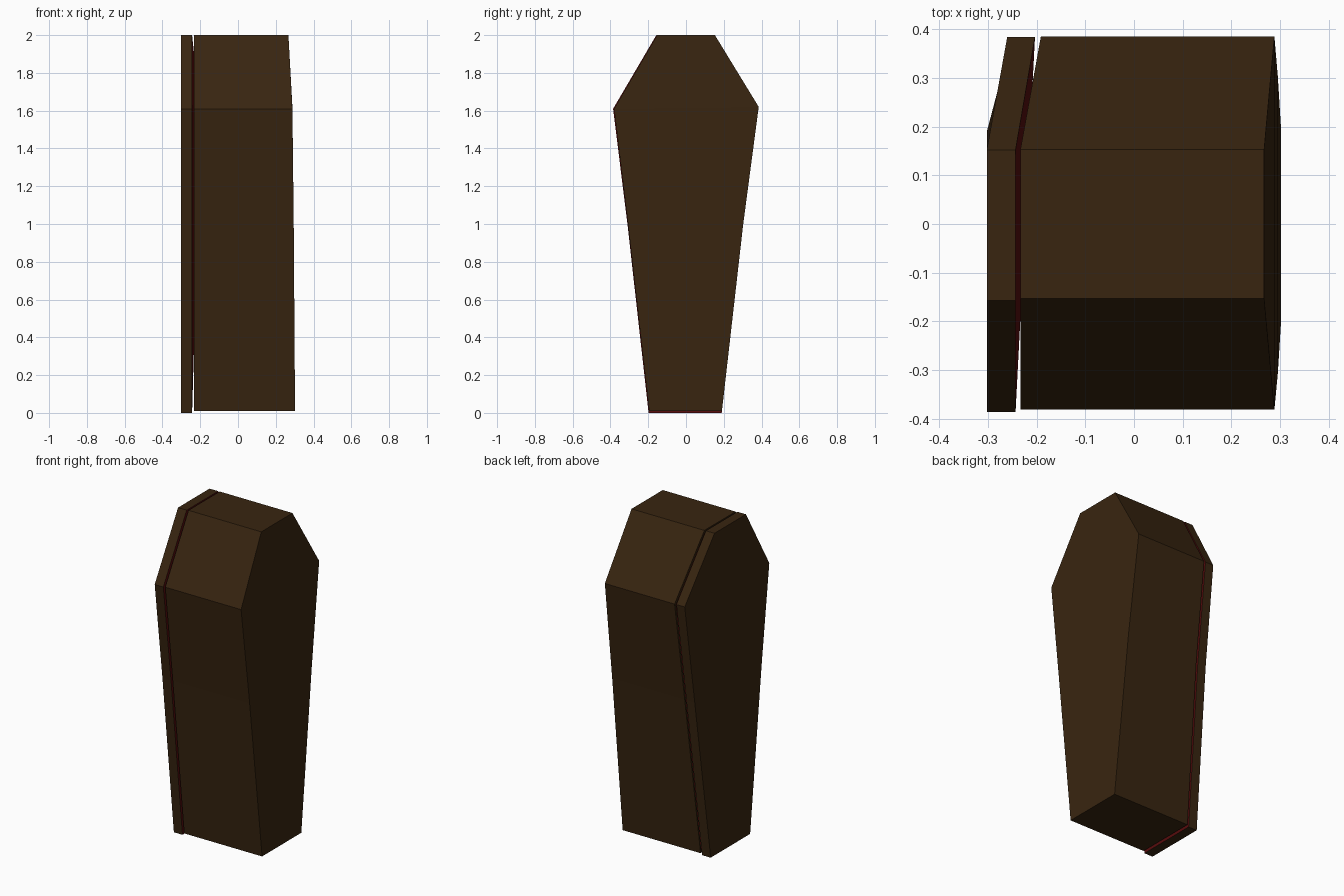
import bpy, bmesh

if "Cube" in bpy.data.objects:
    bpy.data.objects.remove(bpy.data.objects["Cube"])

def material(name, rgb):
    m = bpy.data.materials.new(name)
    m.diffuse_color = (*rgb, 1)
    m.use_nodes = True
    m.node_tree.nodes["Principled BSDF"].inputs["Base Color"].default_value = m.diffuse_color
    return m

WOOD = material("dark brown wood", (0.040, 0.0185, 0.0052))
LINING = material("dark red lining", (0.10, 0.004, 0.004))

# coffin outline (y, z): up the near side, then down the far side
BODY = [(-.195, .01), (-.307, 1.0), (-.381, 1.61), (-.153, 2),
        (.153, 2), (.385, 1.62), (.303, 1.0), (.19, .01)]
LID = [(-.198, 0), (-.31, 1.0), (-.386, 1.61), (-.157, 2),
       (.152, 2), (.384, 1.62), (.303, 1.0), (.189, 0)]
WARP = [0, 0, 0, 0, 0, .042, .03, 0]          # far shoulder is bent inward
FRONT = [.302, .295, .288, .267, .267, .288, .295, .302]

def ring(outline, xs, s=1.0):
    return [(x, y * s, 1 + (z - 1) * (1 - (1 - s) * .4))
            for x, (y, z) in zip(xs, outline)]

def loft(name, rings, lining_from):
    """Skin the rings in order and cap both ends in horizontal strips."""
    bm = bmesh.new()
    vs = [[bm.verts.new(p) for p in r] for r in rings]
    faces = []
    def cap(r, red):
        for i in range(3):
            f = bm.faces.new((r[i], r[i + 1], r[6 - i], r[7 - i]))
            f.material_index = red
    for k in range(len(vs) - 1):
        for i in range(8):
            j = (i + 1) % 8
            f = bm.faces.new((vs[k][i], vs[k][j], vs[k + 1][j], vs[k + 1][i]))
            f.material_index = int(k >= lining_from)
    cap(vs[0], 0)
    cap(vs[-1], 1)
    bmesh.ops.recalc_face_normals(bm, faces=bm.faces)
    me = bpy.data.meshes.new(name)
    bm.to_mesh(me)
    bm.free()
    me.materials.append(WOOD)
    me.materials.append(LINING)
    ob = bpy.data.objects.new(name, me)
    bpy.context.collection.objects.link(ob)
    return ob

# hollow box: outer front, outer rim, inner rim, inner floor
rim = [-.233 + w for w in WARP]
floor = [x - .015 for x in FRONT]
loft("coffin_body", [ring(BODY, FRONT), ring(BODY, rim),
                     ring(BODY, rim, .96), ring(BODY, floor, .96)], 2)

# lid slab, red on its inner side
loft("coffin_lid", [ring(LID, [-.302 + w for w in WARP]),
                    ring(LID, [-.243 + w * .95 for w in WARP])], 1)
